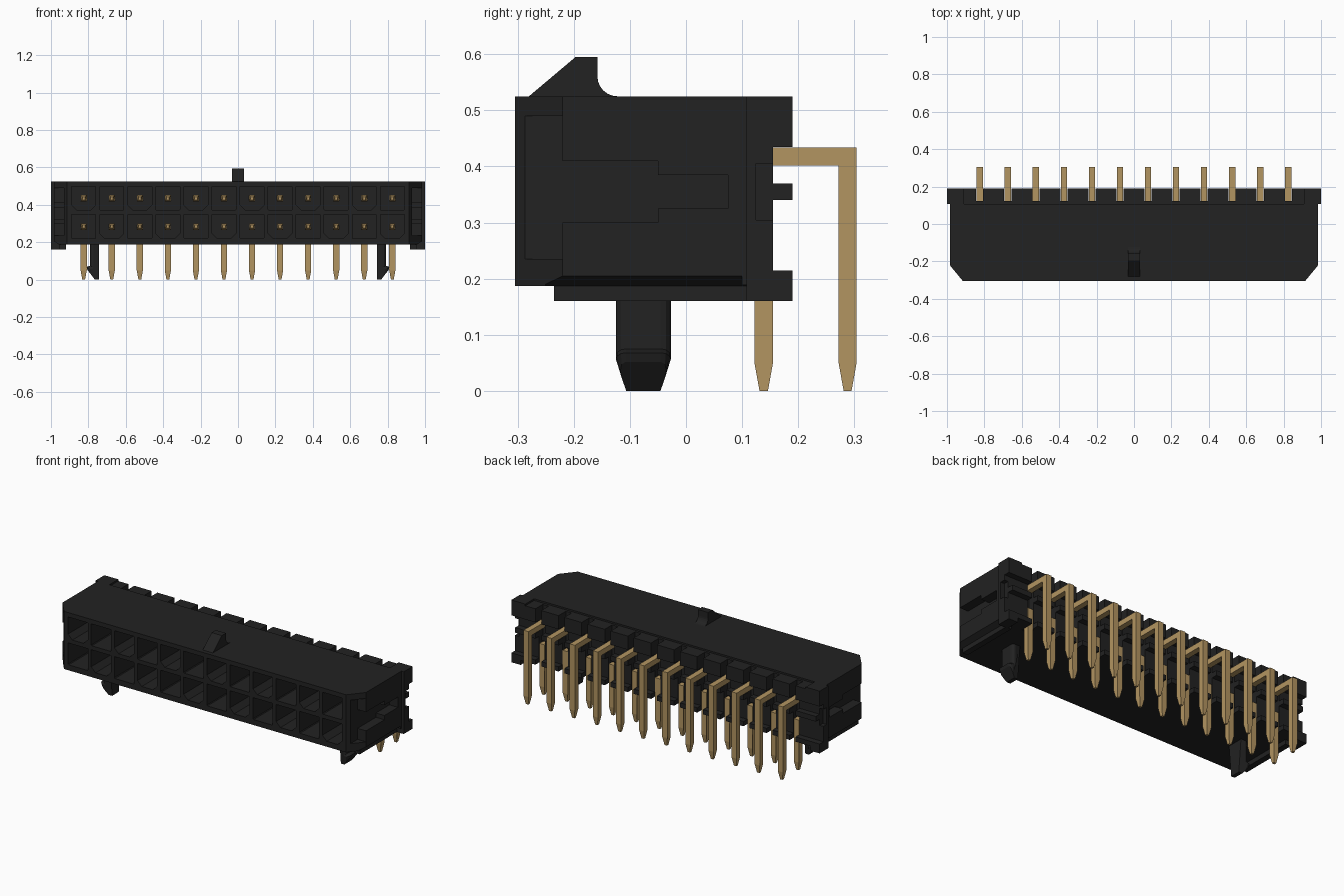
import bpy, bmesh, math

if "Cube" in bpy.data.objects:
    bpy.data.objects.remove(bpy.data.objects["Cube"])


def material(name, rgb):
    m = bpy.data.materials.new(name)
    m.diffuse_color = (*rgb, 1)
    m.use_nodes = True
    m.node_tree.nodes["Principled BSDF"].inputs["Base Color"].default_value = m.diffuse_color
    return m


BLACK = material("black plastic", (0.016, 0.016, 0.016))
GOLD = material("gold plating", (0.45, 0.30, 0.12))
PITCH = 0.15
COLUMNS = [(i - 5.5) * PITCH for i in range(12)]
ROWS = (0.435, 0.283)


def prism(bm, pts, axis, a, b):
    """Extrude a 2D outline along an axis: x uses (y,z), y uses (x,z), z uses (x,y)."""
    def place(p, t):
        return {"x": (t, p[0], p[1]), "y": (p[0], t, p[1]), "z": (p[0], p[1], t)}[axis]
    lo = [bm.verts.new(place(p, a)) for p in pts]
    hi = [bm.verts.new(place(p, b)) for p in pts]
    n = len(pts)
    faces = [bm.faces.new(lo), bm.faces.new(hi[::-1])]
    for i in range(n):
        faces.append(bm.faces.new((lo[i], hi[i], hi[(i + 1) % n], lo[(i + 1) % n])))
    bmesh.ops.recalc_face_normals(bm, faces=faces)
    return lo + hi


def box(bm, x0, x1, y0, y1, z0, z1):
    return prism(bm, [(x0, y0), (x1, y0), (x1, y1), (x0, y1)], "z", z0, z1)


def finish(bm, name, mat):
    bmesh.ops.recalc_face_normals(bm, faces=bm.faces[:])
    me = bpy.data.meshes.new(name)
    bm.to_mesh(me)
    bm.free()
    me.materials.append(mat)
    ob = bpy.data.objects.new(name, me)
    bpy.context.collection.objects.link(ob)
    return ob


# Housing block with chamfered front corners
bm = bmesh.new()
prism(bm, [(-0.915, -0.305), (0.915, -0.305), (0.985, -0.22), (0.985, 0.108),
           (-0.985, 0.108), (-0.985, -0.22)], "z", 0.187, 0.525)
housing = finish(bm, "housing", BLACK)

# Cutter: terminal cavities, alternating square and chamfered at the bottom
bm = bmesh.new()
h = 0.064
for r, z in enumerate(ROWS):
    for i, x in enumerate(COLUMNS):
        c = 0.028 if (i + r) % 2 == 0 else 0.004
        prism(bm, [(x - h, z + h), (x - h, z - h + c), (x - h + c, z - h),
                   (x + h - c, z - h), (x + h, z - h + c), (x + h, z + h)], "y", -0.35, 0.05)
# Cutter: stepped side slots and slanted lower side edges
slot = [(-0.35, 0.235), (-0.22, 0.235), (-0.22, 0.30), (-0.05, 0.30), (-0.05, 0.325),
        (0.075, 0.325), (0.075, 0.385), (-0.05, 0.385), (-0.05, 0.41), (-0.22, 0.41),
        (-0.22, 0.49), (-0.35, 0.49)]
for s in (-1, 1):
    prism(bm, slot, "x", s * 0.93, s * 1.1)
    prism(bm, [(s * 0.94, 0.178), (s * 1.0, 0.178), (s * 1.0, 0.214)], "y", -0.25, 0.2)
cutter = finish(bm, "cavity_cutter", BLACK)
cutter.hide_render = True
mod = housing.modifiers.new("cavities", "BOOLEAN")
mod.object = cutter
mod.operation = "DIFFERENCE"
mod.solver = "EXACT"
bpy.context.view_layer.objects.active = housing
bpy.ops.object.modifier_apply(modifier=mod.name)
bpy.data.objects.remove(cutter)


# Rear wall: a core plate and notched ribs between the pin columns
def rib(bottom, top):
    return [(0.108, bottom), (0.19, bottom), (0.19, 0.215), (0.155, 0.215), (0.155, 0.34),
            (0.19, 0.34), (0.19, 0.37), (0.155, 0.37), (0.155, 0.435), (0.19, 0.435),
            (0.19, top), (0.108, top)]


bm = bmesh.new()
box(bm, -0.985, 0.985, 0.10, 0.122, 0.189, 0.515)
for i in range(11):
    x = (i - 5) * PITCH
    prism(bm, rib(0.187, 0.515), "x", x - 0.056, x + 0.056)
for s in (-1, 1):
    prism(bm, rib(0.187, 0.515), "x", s * 0.844, s * 0.91)
    prism(bm, rib(0.187, 0.525), "x", s * 0.91, s * 0.94)
    prism(bm, rib(0.16, 0.525), "x", s * 0.94, s * 0.975)
    # outer skin with a shallow side recess
    prism(bm, [(0.108, 0.16), (0.19, 0.16), (0.19, 0.215), (0.155, 0.215), (0.155, 0.305),
               (0.125, 0.305), (0.125, 0.405), (0.155, 0.405), (0.155, 0.435), (0.19, 0.435),
               (0.19, 0.525), (0.108, 0.525)], "x", s * 0.975, s * 1.0)
finish(bm, "rear_wall", BLACK)

# Stand-off rails under both ends
bm = bmesh.new()
for s in (-1, 1):
    prism(bm, [(-0.235, 0.16), (0.115, 0.16), (0.115, 0.195), (-0.235, 0.195)],
          "x", s * 0.92, s * 0.955)
finish(bm, "bottom_rails", BLACK)

# Latch ramp on top with a rounded heel
bm = bmesh.new()
arc = [(-0.122 - 0.036 * math.cos(a), 0.561 - 0.036 * math.sin(a))
       for a in [math.radians(15 * k) for k in range(7)]]
prism(bm, [(-0.28, 0.525), (-0.197, 0.595), (-0.158, 0.595)] + arc + [(-0.122, 0.52), (-0.28, 0.52)],
      "x", -0.033, 0.033)
finish(bm, "latch_ramp", BLACK)

# Barbed board pegs
for s, side in ((-1, "left"), (1, "right")):
    bm = bmesh.new()
    prism(bm, [(s * x, z) for x, z in ((0.742, 0.20), (0.79, 0.20), (0.79, 0.075), (0.81, 0.068),
               (0.805, 0.052), (0.765, 0.0), (0.742, 0.0))], "y", -0.125, -0.027)
    for v in bm.verts:  # narrow the tip
        if v.co.z < 0.01:
            v.co.y = -0.076 + (v.co.y + 0.076) * 0.62
    outer = [e for e in bm.edges if all(s * v.co.x > 0.78 and abs(v.co.y + 0.076) > 0.04
             for v in e.verts) and abs(e.verts[0].co.y - e.verts[1].co.y) < 0.01]
    bmesh.ops.bevel(bm, geom=outer, offset=0.018, segments=3, affect="EDGES", profile=0.5)
    finish(bm, side + "_board_peg", BLACK)


# Right-angle contact pins, tapered at both ends
def pin_row(name, outline):
    bm = bmesh.new()
    for x in COLUMNS:
        for v in prism(bm, outline, "x", x - 0.0165, x + 0.0165):
            if v.co.z < 0.01 or v.co.y < -0.16:
                v.co.x = x + (v.co.x - x) * 0.45
    finish(bm, name, GOLD)


w = 0.0165
z = ROWS[0]
pin_row("upper_pins", [(-0.17, z - 0.008), (-0.15, z - w), (0.08, z - w), (0.08, 0.402),
                       (0.272, 0.402), (0.272, 0.05), (0.281, 0), (0.295, 0), (0.304, 0.05),
                       (0.304, 0.434), (0.08, 0.434), (0.08, z + w), (-0.15, z + w),
                       (-0.17, z + 0.008)])
z = ROWS[1]
pin_row("lower_pins", [(-0.17, z - 0.008), (-0.15, z - w), (0.122, z - w), (0.122, 0.05),
                       (0.131, 0), (0.146, 0), (0.155, 0.05), (0.155, z + w),
                       (-0.15, z + w), (-0.17, z + 0.008)])
